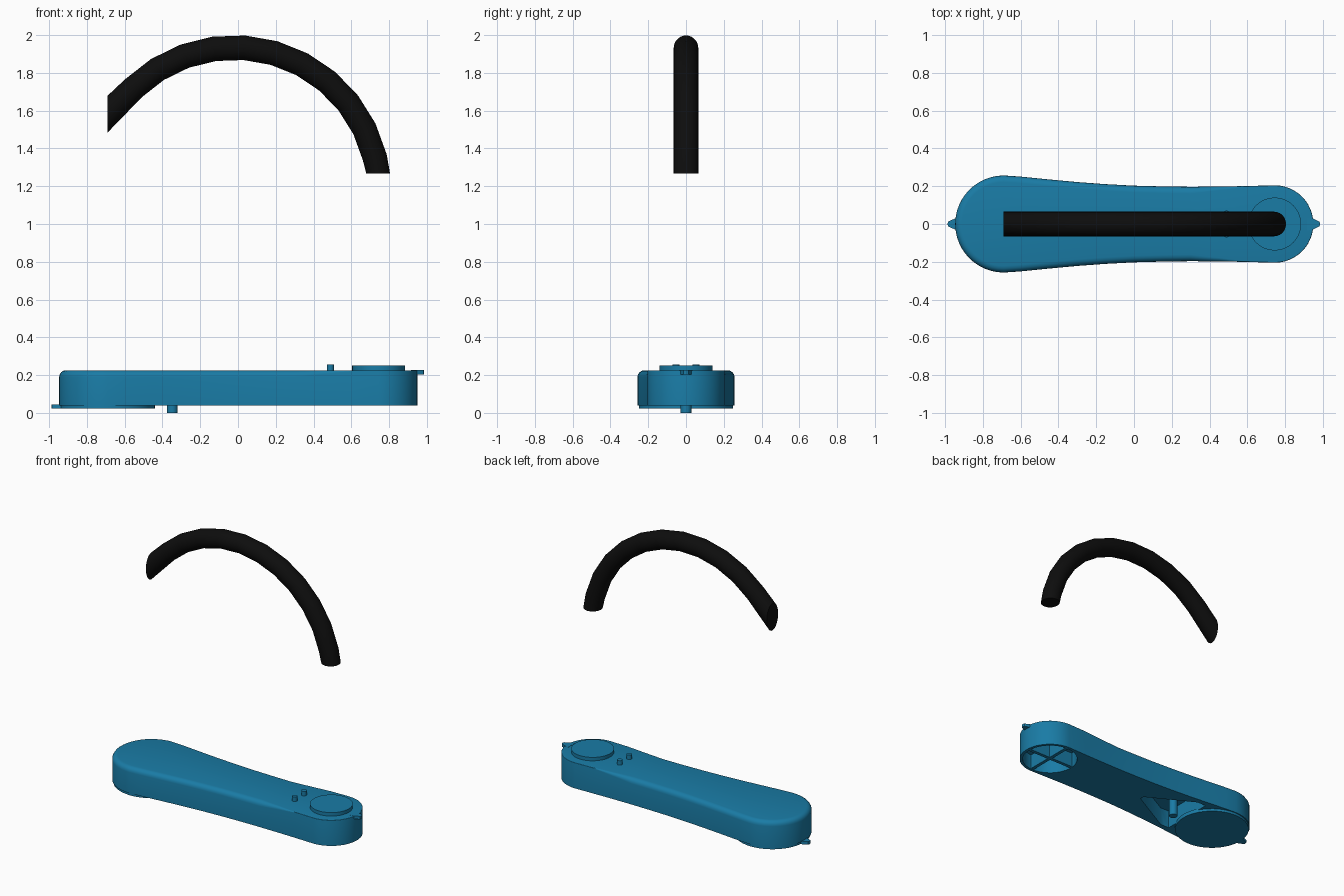
import bpy, bmesh, math
from math import sin, cos, pi, radians

if "Cube" in bpy.data.objects:
    bpy.data.objects.remove(bpy.data.objects["Cube"])


def material(name, color):
    m = bpy.data.materials.new(name)
    m.diffuse_color = (*color, 1)
    m.use_nodes = True
    m.node_tree.nodes["Principled BSDF"].inputs["Base Color"].default_value = m.diffuse_color
    return m


BLUE = material("blue", (0.01, 0.20, 0.38))
BLACK = material("black", (0.004, 0.004, 0.004))


def loft(name, rings, mat, angle=32):
    """Skin a list of equal-length closed rings and cap both ends."""
    bm = bmesh.new()
    rows = [[bm.verts.new(p) for p in r] for r in rings]
    n = len(rows[0])
    for a, b in zip(rows, rows[1:]):
        for i in range(n):
            j = (i + 1) % n
            bm.faces.new((a[i], a[j], b[j], b[i]))
    bm.faces.new(rows[0][::-1])
    bm.faces.new(rows[-1])
    bmesh.ops.recalc_face_normals(bm, faces=bm.faces)
    me = bpy.data.meshes.new(name)
    bm.to_mesh(me)
    bm.free()
    ob = bpy.data.objects.new(name, me)
    bpy.context.collection.objects.link(ob)
    me.materials.append(mat)
    smooth(ob, angle)
    return ob


def smooth(ob, angle=32):
    bpy.ops.object.select_all(action='DESELECT')
    ob.select_set(True)
    bpy.context.view_layer.objects.active = ob
    bpy.ops.object.shade_smooth_by_angle(angle=radians(angle))


def prism(name, outline, z0, z1, mat=BLUE):
    return loft(name, [[(x, y, z) for x, y in outline] for z in (z0, z1)], mat)


def circle(cx, cy, r, n=48):
    return [(cx + r * cos(2 * pi * i / n), cy + r * sin(2 * pi * i / n)) for i in range(n)]


def disc(name, cx, cy, r, z0, z1, n=48):
    return prism(name, circle(cx, cy, r, n), z0, z1)


def cut(ob, cutter):
    bpy.context.view_layer.objects.active = ob
    m = ob.modifiers.new("cut", 'BOOLEAN')
    m.operation = 'DIFFERENCE'
    m.object = cutter
    bpy.ops.object.modifier_apply(modifier=m.name)
    bpy.data.objects.remove(cutter)


# Arm outline: big round end, waisted sides, smaller round end
LX, LR, RX, RR = -0.69, 0.257, 0.745, 0.205
side = [(-0.6, .251), (-0.45, .236), (-0.3, .222), (-0.15, .211), (0, .203),
        (0.15, .199), (0.3, .197), (0.45, .198), (0.6, .201)]
outline = [(LX + LR * cos(a), LR * sin(a)) for a in (radians(90 + 7.5 * i) for i in range(25))]
outline += [(x, -y) for x, y in side]
outline += [(RX + RR * cos(a), RR * sin(a)) for a in (radians(-90 + 7.5 * i) for i in range(25))]
outline += side[::-1]


def inset_ring(k):
    """Ring of the rounded top edge; rounding fades out towards the small end."""
    ring, n = [], len(outline)
    for i, (x, y) in enumerate(outline):
        (ax, ay), (bx, by) = outline[i - 1], outline[(i + 1) % n]
        tx, ty = bx - ax, by - ay
        l = math.hypot(tx, ty)
        b = 0.035 - 0.031 * min(1, max(0, (x - 0.3) / 0.3))
        d = b * (1 - cos(k))
        ring.append((x - ty / l * d, y + tx / l * d, 0.225 - b + b * sin(k)))
    return ring


rings = [[(x, y, 0.04) for x, y in outline]] + [inset_ring(radians(k)) for k in (0, 22.5, 45, 67.5, 90)]
arm = loft("arm_body", rings, BLUE)

# Round socket under the small end, wedge pocket next to the big end
cut(arm, disc("socket_cutter", RX, 0, 0.185, -0.1, 0.15))
wedge = [(-0.07, -.015), (-0.07, .015), (-0.40, .195), (-0.47, .195), (-0.47, -.195), (-0.40, -.195)]
cut(arm, prism("pocket_cutter", wedge, -0.1, 0.17))
smooth(arm)


# Cross spokes inside the socket
def bar(name, hx, hy):
    prism(name, [(RX - hx, -hy), (RX + hx, -hy), (RX + hx, hy), (RX - hx, hy)], 0.045, 0.16)


bar("spoke_long", 0.19, 0.012)
bar("spoke_cross", 0.012, 0.19)

# Raised top disc and flat bottom disc
disc("top_disc", RX, 0, 0.14, 0.21, 0.25)
disc("bottom_disc", LX, 0, 0.25, 0.022, 0.05)

# Pins
for s in (-1, 1):
    disc("top_pin", 0.49, s * 0.053, 0.018, 0.21, 0.257, 20)
disc("bottom_pin", -0.348, 0, 0.028, 0.0, 0.18, 24)

# Pointer tabs at both tips
tab = [(-0.03, -.035), (0.0, -.03), (0.025, -.018), (0.037, -.013), (0.041, 0),
       (0.037, .013), (0.025, .018), (0.0, .03), (-0.03, .035)]
prism("right_tab", [(0.945 + x, y) for x, y in tab], 0.204, 0.226)
prism("left_tab", [(-0.947 - x, y) for x, y in tab], 0.022, 0.044)

# Floating curved tube, cut vertically at the left and level at the right
TR, N = 0.065, 28
ts = [2 * pi * i / N for i in range(N)]
tube = [[(-0.69, TR * sin(t), 1.5825 + 0.0975 * cos(t)) for t in ts]]
for deg in range(134, 13, -12):
    a = radians(deg)
    tube.append([(-0.02 + (0.767 + TR * cos(t)) * cos(a), TR * sin(t),
                  1.168 + (0.767 + TR * cos(t)) * sin(a)) for t in ts])
tube.append([(0.742 + 0.063 * cos(t), TR * sin(t), 1.268) for t in ts])
loft("curved_tube", tube, BLACK)
